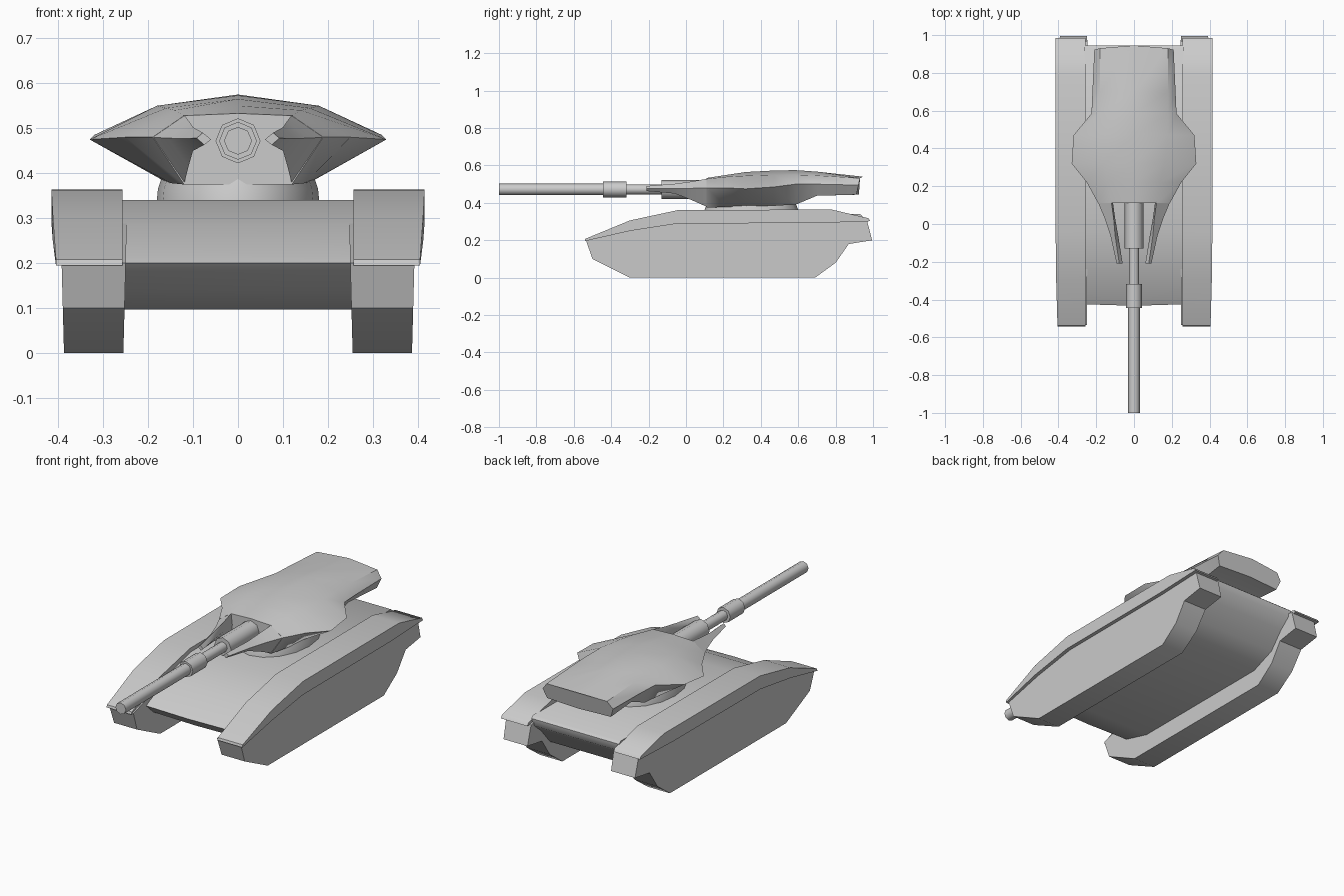
import bpy, bmesh, math

if "Cube" in bpy.data.objects:
    bpy.data.objects.remove(bpy.data.objects["Cube"])

def finish(name, verts, faces, mirror=False, angle=40):
    me = bpy.data.meshes.new(name)
    me.from_pydata(verts, [], faces)
    bm = bmesh.new()
    bm.from_mesh(me)
    bmesh.ops.recalc_face_normals(bm, faces=bm.faces)
    bm.to_mesh(me)
    bm.free()
    ob = bpy.data.objects.new(name, me)
    bpy.context.collection.objects.link(ob)
    bpy.ops.object.select_all(action='DESELECT')
    ob.select_set(True)
    bpy.context.view_layer.objects.active = ob
    bpy.ops.object.shade_smooth_by_angle(angle=math.radians(angle))
    if mirror:
        ob.modifiers.new("mirror", 'MIRROR')
    return ob

def loft(name, rings, mirror=False, angle=40):
    """Skin equal-sized rings of 3D points and cap both ends."""
    n = len(rings[0])
    verts = [p for r in rings for p in r]
    faces = [(i*n+j, i*n+(j+1) % n, (i+1)*n+(j+1) % n, (i+1)*n+j)
             for i in range(len(rings)-1) for j in range(n)]
    faces += [tuple(range(n)), tuple(range(len(verts)-n, len(verts)))]
    return finish(name, verts, faces, mirror, angle)

def prism(name, profile, xs, mirror=False, angle=40):
    """Extrude a (y, z) profile sideways; each x is a function of (y, z)."""
    return loft(name, [[(f(y, z), y, z) for y, z in profile] for f in xs], mirror, angle)

# Track pods under the fenders, with the stepped rear mudguard
prism("track_pod", [(-.535, .2), (-.5, .1), (-.3, 0), (.69, 0), (.8, .08), (.87, .18),
                    (.995, .2), (.968, .305), (.78, .33), (-.04, .33), (-.3, .275)],
      [lambda y, z: .255 - .008*z/.3, lambda y, z: .387 + .008*z/.3], True)

# Fenders, slightly narrower at the nose
prism("fender", [(-.542, .195), (-.538, .208), (-.3, .306), (-.04, .362), (.78, .364),
                 (.975, .318), (.985, .302), (.7, .292), (-.04, .29), (-.3, .25)],
      [lambda y, z: .257, lambda y, z: .415 if y > -.1 else .412 if y > -.4 else .405], True, 50)

# Hull tub between the tracks, with a slightly bowed nose
hull = [(-.425, .2), (-.4, .215), (-.25, .285), (-.04, .34), (.93, .34), (.945, .328),
        (.94, .29), (.88, .24), (.8, .15), (.66, .097), (-.2, .097), (-.36, .14)]
rings = [[(x, y - (.008 if x == 0 and y < -.3 else 0), z) for y, z in hull]
         for x in (-.262, 0, .262)]
loft("hull", rings, angle=50)

# Turret ring
rings = []
for z, s in ((.33, 1.02), (.365, 1), (.42, .9)):
    rings.append([(.178*s*math.cos(a), .35 + .25*s*math.sin(a), z)
                  for a in [2*math.pi*k/16 for k in range(16)]])
loft("turret_ring", rings, angle=50)

# Turret body: y, top z, then (x, z) of shoulder, side edge and underside
stations = [(.11, .533, (.12, .528), (.19, .48), (.12, .375)),
            (.22, .55, (.14, .54), (.25, .48), (.15, .378)),
            (.32, .565, (.16, .545), (.33, .475), (.165, .383)),
            (.47, .573, (.18, .55), (.32, .485), (.17, .385)),
            (.585, .575, (.18, .55), (.225, .5), (.165, .39)),
            (.7, .567, (.18, .546), (.22, .5), (.165, .438)),
            (.93, .54, (.18, .532), (.21, .495), (.19, .444))]
rings = []
for y, zt, *side in stations:
    rear = .22 if y > .9 else 0   # rear face leans back
    half = [(x, y + rear*(z - .53), z) for x, z in side]
    mid_bottom = (0, half[-1][1] + rear*.06, half[-1][2])
    rings.append([(0, y + rear*.07, zt)] + half + [mid_bottom]
                 + [(-x, yy, z) for x, yy, z in reversed(half)])
loft("turret_body", rings, angle=45)

# Tapering cheek horns either side of the gun: (x, z) of top, outer, bottom, inner
horns = [(-.21, (.078, .49), (.092, .478), (.075, .463), (.06, .475)),
         (-.06, (.1, .502), (.125, .477), (.1, .45), (.084, .475)),
         (.03, (.108, .514), (.155, .478), (.11, .415), (.1, .472)),
         (.12, (.12, .53), (.193, .48), (.12, .375), (.112, .47))]
loft("cheek_horn", [[(x, y, z) for x, z in pts] for y, *pts in horns], True, 50)

# Gun parts: eight-sided tubes along y
def tube(name, y0, y1, r):
    ang = [2*math.pi*k/8 for k in range(8)]
    loft(name, [[(r*math.cos(a), y, .472 + r*math.sin(a)) for a in ang] for y in (y0, y1)],
         angle=50)

tube("gun_mantlet", -.13, .13, .05)
tube("barrel_rear", -.33, -.12, .027)
tube("bore_sleeve", -.445, -.318, .042)
tube("barrel_front", -1.0, -.44, .031)
